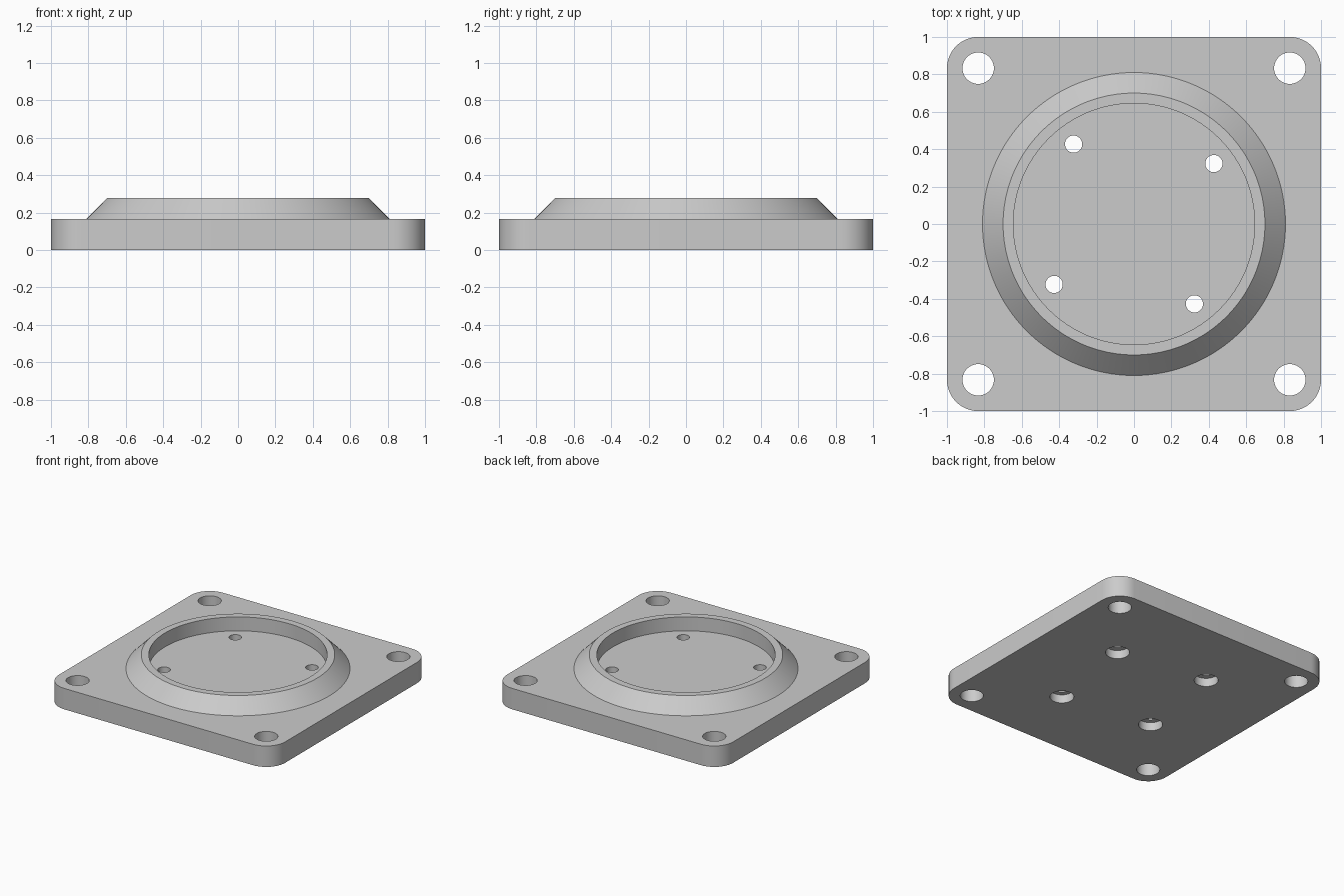
import bpy, bmesh, math
from mathutils import Matrix, Vector

cube = bpy.data.objects.get("Cube")
if cube:
    bpy.data.objects.remove(cube, do_unlink=True)

PLATE_TOP = 0.167
RIM_TOP = 0.278
BORE_DEPTH = 0.067

grey = bpy.data.materials.new("light grey")
grey.use_nodes = True
grey.diffuse_color = (0.6, 0.6, 0.6, 1)
grey.node_tree.nodes["Principled BSDF"].inputs["Base Color"].default_value = (0.6, 0.6, 0.6, 1)


def make_object(name, bm):
    bmesh.ops.recalc_face_normals(bm, faces=bm.faces)
    mesh = bpy.data.meshes.new(name)
    bm.to_mesh(mesh)
    bm.free()
    mesh.materials.append(grey)
    obj = bpy.data.objects.new(name, mesh)
    bpy.context.collection.objects.link(obj)
    return obj


def add_cylinder(bm, x, y, radius, bottom, top):
    bmesh.ops.create_cone(bm, cap_ends=True, segments=48, radius1=radius, radius2=radius,
                          depth=top - bottom,
                          matrix=Matrix.Translation((x, y, (bottom + top) / 2)))


def apply_boolean(target, tool, operation):
    mod = target.modifiers.new(operation.lower(), 'BOOLEAN')
    mod.operation = operation
    mod.solver = 'EXACT'
    mod.object = tool
    bpy.context.view_layer.objects.active = target
    bpy.ops.object.modifier_apply(modifier=mod.name)
    bpy.data.objects.remove(tool, do_unlink=True)


# Square plate with rounded corners
bm = bmesh.new()
bmesh.ops.create_cube(bm, size=1, matrix=Matrix.Translation((0, 0, PLATE_TOP / 2))
                      @ Matrix.Diagonal((2, 2, PLATE_TOP, 1)))
uprights = [e for e in bm.edges if abs(e.verts[0].co.z - e.verts[1].co.z) > 0.1]
bmesh.ops.bevel(bm, geom=uprights, offset=0.167, segments=12, profile=0.5, affect='EDGES')
plate = make_object("flange_plate", bm)

# Raised ring with a sloped outer side, turned from its cross-section
profile = [(0.645, 0.14), (0.81, 0.14), (0.81, PLATE_TOP), (0.70, RIM_TOP), (0.645, RIM_TOP)]
bm = bmesh.new()
verts = [bm.verts.new((r, 0, z)) for r, z in profile]
edges = [bm.edges.new((v, verts[(i + 1) % len(verts)])) for i, v in enumerate(verts)]
bmesh.ops.spin(bm, geom=verts + edges, cent=(0, 0, 0), axis=(0, 0, 1),
               angle=math.tau, steps=128, use_merge=False)
bmesh.ops.remove_doubles(bm, verts=bm.verts, dist=0.0001)
ring = make_object("raised_ring", bm)
apply_boolean(plate, ring, 'UNION')

# Corner mounting holes, and inner screw holes counterbored from below
hole_cutters = bmesh.new()
bore_cutters = bmesh.new()
for i in range(4):
    turn = Matrix.Rotation(i * math.pi / 2, 3, 'Z')
    corner = turn @ Vector((0.833, 0.833, 0))
    screw = turn @ Vector((0.427, 0.323, 0))
    add_cylinder(hole_cutters, corner.x, corner.y, 0.084, -0.1, 0.4)
    add_cylinder(hole_cutters, screw.x, screw.y, 0.046, -0.1, 0.4)
    add_cylinder(bore_cutters, screw.x, screw.y, 0.087, -0.1, BORE_DEPTH)
apply_boolean(plate, make_object("hole_cutters", hole_cutters), 'DIFFERENCE')
apply_boolean(plate, make_object("counterbore_cutters", bore_cutters), 'DIFFERENCE')

# Smooth the round walls, keep the rims sharp
bpy.ops.object.select_all(action='DESELECT')
plate.select_set(True)
bpy.context.view_layer.objects.active = plate
bpy.ops.object.shade_smooth_by_angle(angle=math.radians(25))
